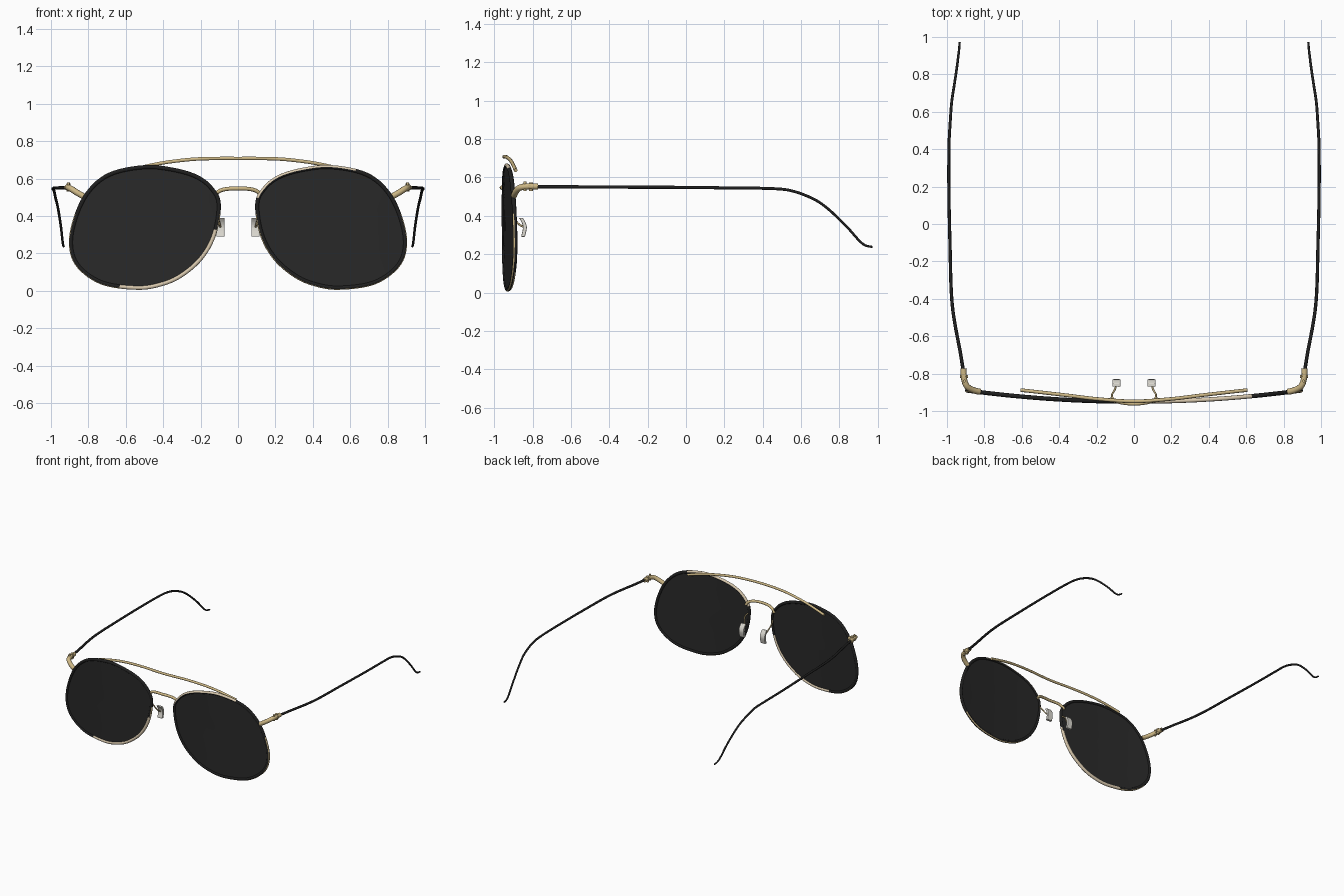
import bpy
import bmesh
from mathutils import Vector

cube = bpy.data.objects.get("Cube")
if cube:
    bpy.data.objects.remove(cube, do_unlink=True)


def material(name, r, g, b, rough=0.5):
    m = bpy.data.materials.new(name)
    m.use_nodes = True
    m.diffuse_color = (r, g, b, 1)
    bsdf = m.node_tree.nodes["Principled BSDF"]
    bsdf.inputs["Base Color"].default_value = (r, g, b, 1)
    bsdf.inputs["Roughness"].default_value = rough
    return m


GOLD = material("gold metal", 0.61, 0.475, 0.235)
PALE = material("pale gold metal", 0.69, 0.58, 0.42)
BLACK = material("black frame", 0.014, 0.014, 0.014)
TINT = material("dark lens", 0.022, 0.022, 0.022)
PAD = material("clear pad", 0.72, 0.70, 0.64)


def smooth(pts, closed=False, steps=8):
    """Catmull-Rom curve through the points."""
    p = [Vector(q) for q in pts]
    n = len(p)
    get = (lambda i: p[i % n]) if closed else (lambda i: p[max(0, min(n - 1, i))])
    out = []
    for i in range(n if closed else n - 1):
        a, b, c, d = (get(i + k) for k in (-1, 0, 1, 2))
        for s in range(steps):
            t = s / steps
            out.append(b + 0.5 * t * (c - a + t * (2 * a - 5 * b + 4 * c - d
                                                   + t * (3 * (b - c) + d - a))))
    if not closed:
        out.append(p[-1])
    return out


def add_mesh(name, mesh, mats, mirror=False):
    ob = bpy.data.objects.new(name, mesh)
    bpy.context.collection.objects.link(ob)
    mesh.materials.clear()
    for m in mats:
        mesh.materials.append(m)
    if mirror:
        ob.modifiers.new("Mirror", 'MIRROR')
    return ob


def tube(name, path, r0, mats, r1=None, closed=False, mirror=False):
    """Round wire along a path, tapering from r0 to r1."""
    cu = bpy.data.curves.new(name + " path", 'CURVE')
    cu.dimensions = '3D'
    cu.bevel_depth = 1.0
    cu.bevel_resolution = 3
    cu.use_fill_caps = not closed
    sp = cu.splines.new('POLY')
    sp.points.add(len(path) - 1)
    sp.use_cyclic_u = closed
    r1 = r0 if r1 is None else r1
    for i, q in enumerate(path):
        sp.points[i].co = (*q, 1)
        sp.points[i].radius = r0 + (r1 - r0) * i / (len(path) - 1)
    tmp = bpy.data.objects.new(name + " tmp", cu)
    bpy.context.collection.objects.link(tmp)
    dg = bpy.context.evaluated_depsgraph_get()
    mesh = bpy.data.meshes.new_from_object(tmp.evaluated_get(dg))
    bpy.data.objects.remove(tmp, do_unlink=True)
    bpy.data.curves.remove(cu)
    for f in mesh.polygons:
        f.use_smooth = len(f.vertices) == 4
        f.material_index = 0
    return add_mesh(name, mesh, mats, mirror)


# Lens outline, bowed gently backwards towards the temples
CENTRE = Vector((0.5, 0, 0.34))
OUTLINE = [(.5, .67), (.34, .655), (.21, .615), (.13, .55), (.092, .465), (.118, .30),
           (.19, .17), (.30, .075), (.41, .027), (.54, .008), (.73, .035), (.86, .125),
           (.903, .24), (.88, .385), (.81, .53), (.69, .63)]
outline = smooth([(x, 0, z) for x, z in OUTLINE], closed=True, steps=6)


def on_front(q, side, scale):
    p = CENTRE + (q - CENTRE) * scale
    return Vector((side * p.x, -0.95 + 0.075 * p.x ** 2, p.z))


for side, label in ((1, "left"), (-1, "right")):
    # Rim, black with exposed metal stretches and a thin metal line low on the edge
    rim = tube(label + "_rim", [on_front(q, side, 0.974) for q in outline],
               0.0115, [BLACK, GOLD, PALE], closed=True)
    for f in rim.data.polygons:
        x, z = abs(f.center.x), f.center.z
        radial = Vector((f.center.x - side * CENTRE.x, 0, z - CENTRE.z)).normalized()
        out = f.normal.dot(radial)
        if side > 0:
            bare = z > 0.5 and x < 0.63 and out > -0.2
        else:
            bare = z < 0.34 and x < 0.62
        edge_line = 0.55 < out < 0.9 and z < 0.42 and (f.normal.y < 0 or z < 0.1)
        f.material_index = 2 if bare else int(edge_line)

    # Lens, concentric rings filled to the middle
    bm = bmesh.new()
    rings = [[bm.verts.new(on_front(q, side, s)) for q in outline]
             for s in (0.97, 0.72, 0.48, 0.24)]
    mid = bm.verts.new(on_front(CENTRE, side, 1))
    n = len(outline)
    for i in range(n):
        j = (i + 1) % n
        for a, b in zip(rings, rings[1:]):
            bm.faces.new((a[i], a[j], b[j], b[i]))
        bm.faces.new((rings[-1][i], rings[-1][j], mid))
    bmesh.ops.recalc_face_normals(bm, faces=bm.faces)
    for f in bm.faces:
        f.smooth = True
    mesh = bpy.data.meshes.new(label + "_lens")
    bm.to_mesh(mesh)
    bm.free()
    lens = add_mesh(label + "_lens", mesh, [TINT])
    shell = lens.modifiers.new("Thickness", 'SOLIDIFY')
    shell.thickness = 0.01
    shell.offset = 0
    shell.use_rim = False


def both_sides(pts):
    """Complete a path that starts on the centre line."""
    return [(-x, y, z) for x, y, z in reversed(pts[1:])] + pts


# Brow bar and nose bridge
brow = both_sides([(0, -.948, .708), (.2, -.935, .706), (.35, -.917, .692),
                   (.47, -.903, .671), (.605, -.888, .637)])
tube("brow_bar", smooth(brow), 0.0095, [GOLD])
bridge = both_sides([(0, -.961, .547), (.05, -.957, .546), (.09, -.949, .538),
                     (.115, -.943, .522), (.125, -.938, .505)])
tube("nose_bridge", smooth(bridge), 0.0105, [GOLD])

# End pieces wrapping from the rims back to the hinges
tube("end_pieces", smooth([(.825, -.897, .505), (.86, -.888, .525), (.893, -.868, .546),
                           (.908, -.83, .553), (.912, -.772, .553)]),
     0.0165, [GOLD], mirror=True)
tube("hinge_screws", [(.907, -.84, .53), (.907, -.84, .579)], 0.008, [GOLD], mirror=True)
tube("hinge_barrels", [(.907, -.808, .53), (.907, -.808, .574)], 0.011, [GOLD], mirror=True)
tube("hinge_pins", [(.888, -.815, .553), (.93, -.815, .553)], 0.009, [GOLD], mirror=True)

# Temples with hooked ear ends
tube("temples", smooth([(.912, -.79, .553), (.928, -.69, .552), (.972, -.43, .55),
                        (.984, -.1, .549), (.99, .2, .546), (.989, .42, .543),
                        (.983, .54, .533), (.975, .65, .495), (.963, .73, .445),
                        (.948, .83, .352), (.939, .90, .274), (.935, .935, .246),
                        (.932, .972, .238)]),
     0.0095, [BLACK], r1=0.006, mirror=True)

# Nose pad arms
tube("pad_arms", smooth([(.108, -.94, .44), (.118, -.915, .42), (.1, -.88, .365),
                         (.094, -.848, .342)]), 0.005, [GOLD], mirror=True)

# Curved nose pads
bm = bmesh.new()
rows = []
for y, z in smooth([(-.862, .39), (-.846, .365), (-.84, .335), (-.85, .29)], steps=4):
    rows.append([bm.verts.new((x, y + d, z)) for x, d in
                 ((.072, -.01), (.115, -.01), (.115, .01), (.072, .01))])
for a, b in zip(rows, rows[1:]):
    for i in range(4):
        bm.faces.new((a[i], a[(i + 1) % 4], b[(i + 1) % 4], b[i]))
bm.faces.new(rows[0])
bm.faces.new(rows[-1])
bmesh.ops.recalc_face_normals(bm, faces=bm.faces)
mesh = bpy.data.meshes.new("nose_pads")
bm.to_mesh(mesh)
bm.free()
pads = add_mesh("nose_pads", mesh, [PAD], mirror=True)
bev = pads.modifiers.new("Soft edges", 'BEVEL')
bev.width = 0.005
bev.segments = 2
